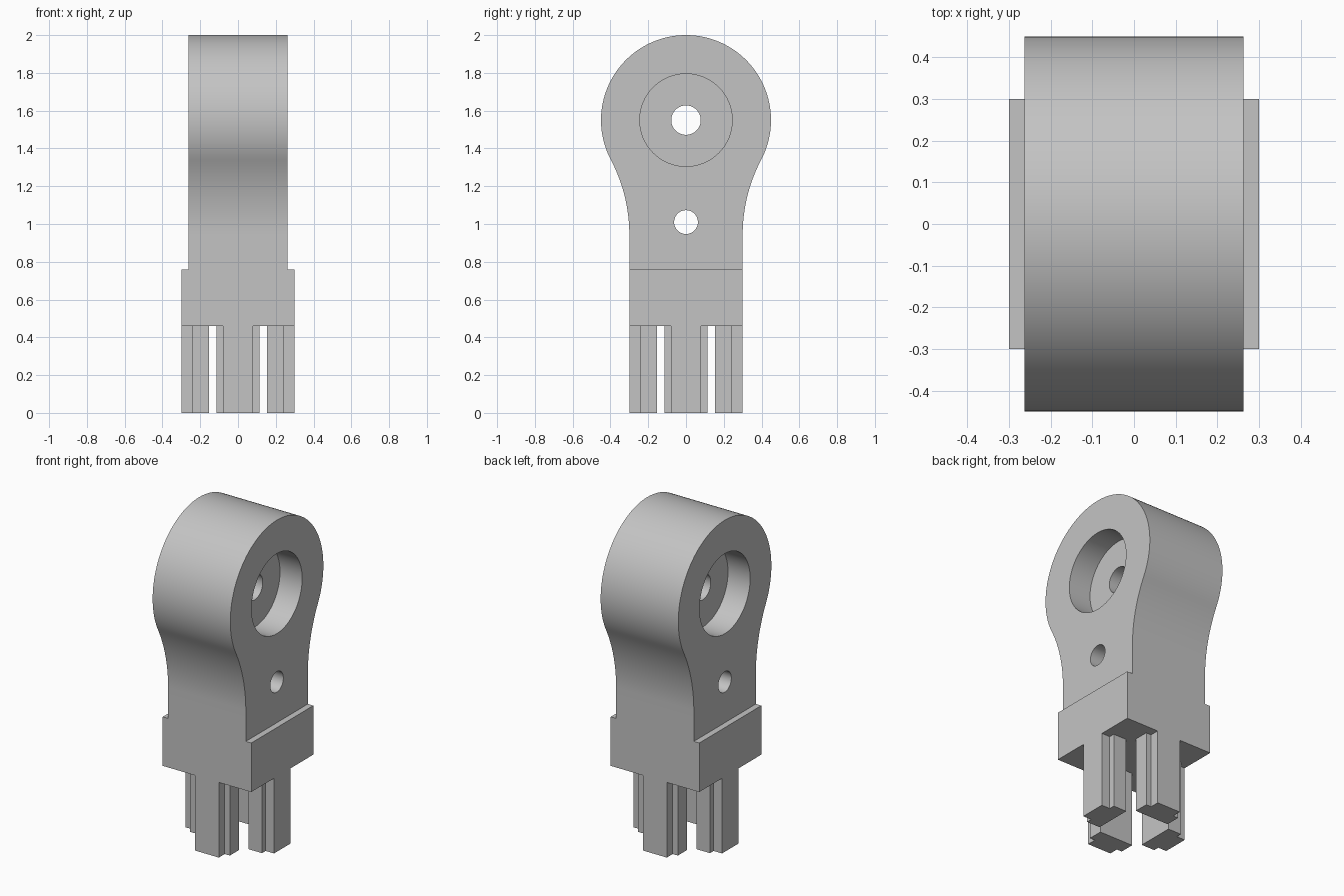
import bpy, bmesh
from math import sin, cos, pi, sqrt, atan2, radians
from mathutils import Vector, Matrix

cube = bpy.data.objects.get("Cube")
if cube:
    bpy.data.objects.remove(cube, do_unlink=True)

grey = bpy.data.materials.new("plain grey")
grey.use_nodes = True
colour = (0.55, 0.55, 0.55, 1)
grey.diffuse_color = colour
grey.node_tree.nodes["Principled BSDF"].inputs["Base Color"].default_value = colour


def prism(name, outline, offset):
    """Extrude a closed 3D outline along an offset vector."""
    bm = bmesh.new()
    face = bm.faces.new([bm.verts.new(p) for p in outline])
    moved = bmesh.ops.extrude_face_region(bm, geom=[face])["geom"]
    bmesh.ops.translate(bm, vec=offset,
                        verts=[v for v in moved if isinstance(v, bmesh.types.BMVert)])
    bmesh.ops.recalc_face_normals(bm, faces=bm.faces)
    mesh = bpy.data.meshes.new(name)
    bm.to_mesh(mesh)
    bm.free()
    mesh.materials.append(grey)
    obj = bpy.data.objects.new(name, mesh)
    bpy.context.collection.objects.link(obj)
    return obj


def drill(name, z, radius, x0, x1):
    """Cylinder along x used as a cutter."""
    ring = [(x0, radius * cos(a), z + radius * sin(a))
            for a in (2 * pi * i / 64 for i in range(64))]
    return prism(name, ring, (x1 - x0, 0, 0))


def combine(target, tool, operation):
    """Apply a boolean and remove the tool."""
    mod = target.modifiers.new(operation.lower(), "BOOLEAN")
    mod.operation = operation
    mod.solver = "EXACT"
    mod.object = tool
    bpy.context.view_layer.objects.active = target
    bpy.ops.object.modifier_apply(modifier=mod.name)
    bpy.data.objects.remove(tool, do_unlink=True)


HEAD_Z, HEAD_R = 1.55, 0.45      # round eye
WAIST, FILLET = 0.3, 0.85        # neck half width and its concave radius
HALF = 0.263                     # half thickness of the head
BLOCK_TOP, BLOCK_BOTTOM = 0.76, 0.46

# Half profile: straight neck, concave flare, then the round top
drop = sqrt((HEAD_R + FILLET) ** 2 - (WAIST + FILLET) ** 2)
join = atan2(-drop, WAIST + FILLET)
side = [(WAIST, BLOCK_TOP)]
for i in range(17):
    a = pi + join * i / 16
    side.append((WAIST + FILLET + FILLET * cos(a), HEAD_Z - drop + FILLET * sin(a)))
for i in range(1, 49):
    a = join + (pi / 2 - join) * i / 48
    side.append((HEAD_R * cos(a), HEAD_Z + HEAD_R * sin(a)))
profile = side + [(-y, z) for y, z in reversed(side[:-1])]
lug = prism("eye_lug", [(-HALF, y, z) for y, z in profile], (2 * HALF, 0, 0))

# Pin bore, counterbores on both sides, and the smaller lower hole
combine(lug, drill("pin_bore", HEAD_Z, 0.078, -1, 1), "DIFFERENCE")
combine(lug, drill("lower_hole", 1.01, 0.063, -1, 1), "DIFFERENCE")
for s in (-1, 1):
    combine(lug, drill("counterbore", HEAD_Z, 0.245, s * 0.113, s * 0.5), "DIFFERENCE")

# Square base block
square = [(-0.3, -0.3), (0.3, -0.3), (0.3, 0.3), (-0.3, 0.3)]
block = prism("base_block", [(x, y, BLOCK_BOTTOM) for x, y in square],
              (0, 0, BLOCK_TOP - BLOCK_BOTTOM))
combine(lug, block, "UNION")

# Four T-section prongs, one at the middle of each side
half_tee = [(0.08, -0.3), (0.08, -0.243), (0.115, -0.243), (0.115, -0.153)]
tee = half_tee + [(-x, y) for x, y in reversed(half_tee)]
for k in range(4):
    turn = Matrix.Rotation(k * pi / 2, 3, "Z")
    prong = prism("prong", [turn @ Vector((x, y, 0)) for x, y in tee],
                  (0, 0, BLOCK_BOTTOM))
    combine(lug, prong, "UNION")

bpy.ops.object.select_all(action="DESELECT")
lug.select_set(True)
bpy.context.view_layer.objects.active = lug
bpy.ops.object.shade_smooth_by_angle(angle=radians(30))
